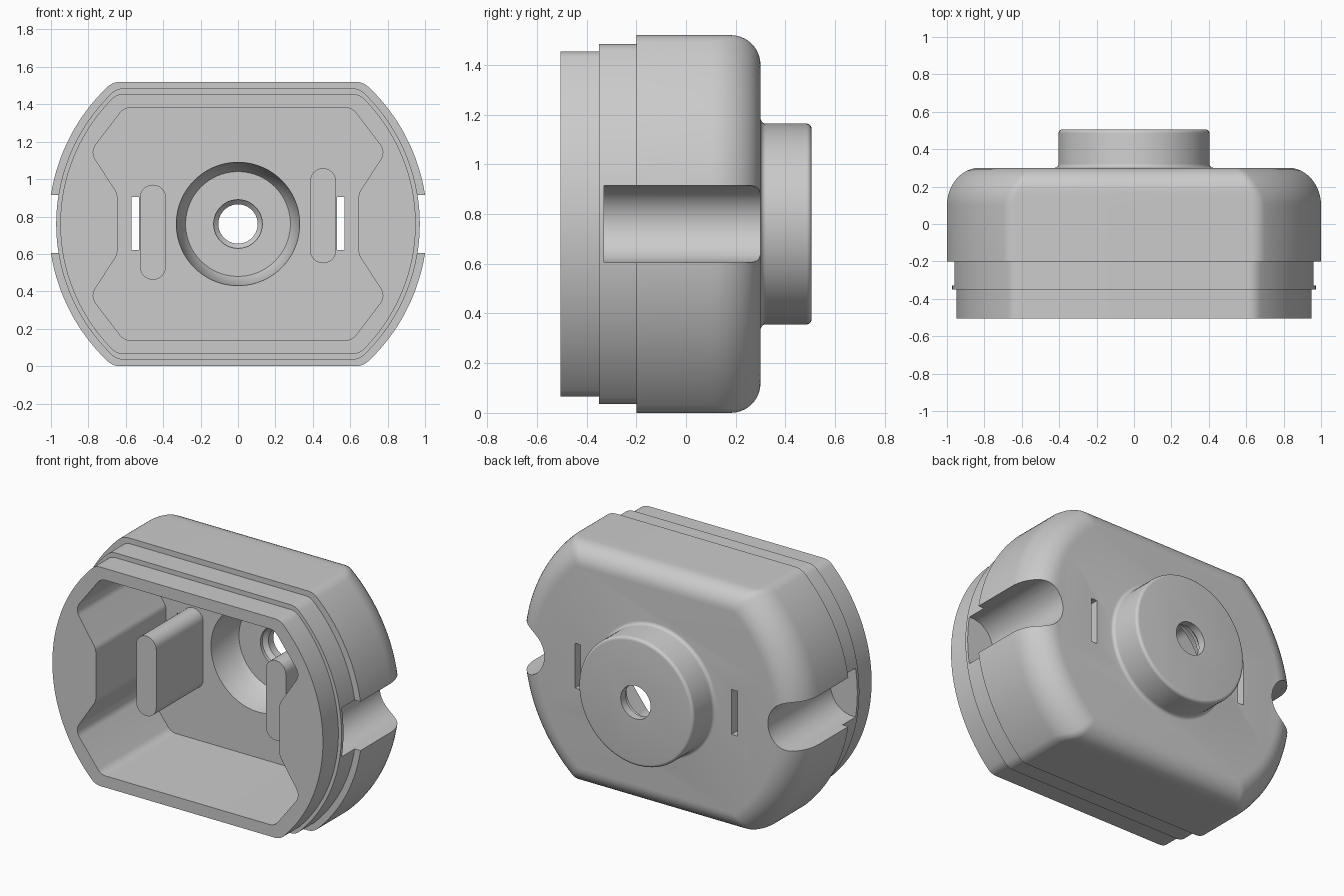
import bpy, bmesh
from math import sin, cos, pi, sqrt, atan2, radians, tan
from mathutils import Vector

if "Cube" in bpy.data.objects:
    bpy.data.objects.remove(bpy.data.objects["Cube"])

C = 0.76  # height of the central axis


def loft(name, rings):
    """Skin rings given as (y, [(x, z from axis)...]) and cap both ends."""
    bm = bmesh.new()
    vs = [[bm.verts.new((x, y, C + z)) for x, z in pts] for y, pts in rings]
    n = len(vs[0])
    for a, b in zip(vs, vs[1:]):
        for i in range(n):
            j = (i + 1) % n
            bm.faces.new((a[i], a[j], b[j], b[i]))
    bm.faces.new(vs[0])
    bm.faces.new(vs[-1])
    bmesh.ops.recalc_face_normals(bm, faces=bm.faces)
    me = bpy.data.meshes.new(name)
    bm.to_mesh(me)
    bm.free()
    ob = bpy.data.objects.new(name, me)
    bpy.context.collection.objects.link(ob)
    return ob


def lathe(name, profile, n=96):
    return loft(name, [(y, [(r * cos(2 * pi * i / n), r * sin(2 * pi * i / n))
                            for i in range(n)]) for r, y in profile])


def prism(name, pts, y0, y1):
    return loft(name, [(y0, pts), (y1, pts)])


def outline(R, H, f):
    """Circle of radius R cut flat at +-H, corners rounded by f."""
    cz = H - f
    cx = sqrt((R - f) ** 2 - cz ** 2)
    a = atan2(cz, cx)
    q = [(R * cos(a * i / 24), R * sin(a * i / 24)) for i in range(24)]
    for i in range(9):
        t = a + (pi / 2 - a) * i / 8
        q.append((cx + f * cos(t), cz + f * sin(t)))
    half = q + [(-x, z) for x, z in reversed(q)]
    lower = [(x, -z) for x, z in reversed(half)]
    return half + lower[1:-1]


def round_poly(pts, r, n=8):
    """Polygon with every corner replaced by an arc of radius r."""
    out = []
    for i, p in enumerate(pts):
        p = Vector(p)
        u = (Vector(pts[i - 1]) - p).normalized()
        v = (Vector(pts[(i + 1) % len(pts)]) - p).normalized()
        half = u.angle(v) / 2
        c = p + (u + v).normalized() * (r / sin(half))
        s = p + u * (r / tan(half)) - c
        e = p + v * (r / tan(half)) - c
        sweep = s.angle(e)
        for k in range(n + 1):
            t = k / n
            d = (s * sin((1 - t) * sweep) + e * sin(t * sweep)) / sin(sweep)
            out.append(tuple(c + d))
    return out


def stadium(x, z0, z1, r, n=12):
    return ([(x + r * cos(pi * i / n), z1 - r + r * sin(pi * i / n)) for i in range(n + 1)] +
            [(x - r * cos(pi * i / n), z0 + r - r * sin(pi * i / n)) for i in range(n + 1)])


def combine(target, tool, op):
    m = target.modifiers.new(op, 'BOOLEAN')
    m.operation, m.object, m.solver = op, tool, 'EXACT'
    bpy.context.view_layer.objects.active = target
    bpy.ops.object.modifier_apply(modifier=m.name)
    bpy.data.objects.remove(tool)


# Stepped shell with a rounded back edge
levels = [(-.505, .95, .695, .085), (-.35, .95, .695, .085),
          (-.35, .972, .725, .09), (-.2, .972, .725, .09),
          (-.2, 1.012, .76, .1)]
for i in range(13):
    t = pi / 2 * i / 12
    y = .1 + .2 * sin(t)
    k = max(0, (y - .18) / .12)
    levels.append((y, 1.012 - .172 * (1 - cos(t)),
                   .76 - .12 * (1 - sqrt(max(0, 1 - k * k))), .1 - .06 * i / 12))
housing = loft("housing", [(y, outline(R, H, f)) for y, R, H, f in levels])

# Round boss on the back with small fillets
boss = [(.37, .25), (.426, .25), (.426, .3)]
boss += [(.426 - .022 * sin(pi / 2 * i / 5), .322 - .022 * cos(pi / 2 * i / 5)) for i in range(1, 6)]
boss += [(.384 + .02 * cos(pi / 2 * i / 5), .485 + .02 * sin(pi / 2 * i / 5)) for i in range(6)]
combine(housing, lathe("boss", boss), 'UNION')

# Front cavity, narrowed beside the finger grooves
right = [(.61, -.621), (.79, -.385), (.645, -.165), (.645, .165), (.79, .385), (.61, .621)]
cavity = round_poly(right + [(-x, -z) for x, z in right], .07)
combine(housing, prism("cavity", cavity, -.6, .2), 'DIFFERENCE')

# Stepped central bore
bore = [(.33, .1), (.33, .2), (.305, .37), (.28, .41), (.13, .41),
        (.13, .43), (.105, .455), (.105, .6)]
combine(housing, lathe("bore", bore), 'DIFFERENCE')

# Side grooves, inner ribs and narrow slots, repeated by half a turn
groove = [(1.2, -.155)] + [(.94 - .155 * sin(pi * i / 32), -.155 * cos(pi * i / 32))
                           for i in range(33)] + [(1.2, .155)]
slot = [(.53, -.14), (.57, -.14), (.57, .145), (.53, .145)]
rib = stadium(.455, -.21, .298, .07)
for s in (1, -1):
    def turn(pts):
        return [(s * x, s * z) for x, z in pts]
    mirror_slot = [(s * x, z) for x, z in slot]
    combine(housing, prism("groove", turn(groove), -.33, .45), 'DIFFERENCE')
    combine(housing, prism("slot", mirror_slot, .1, .4), 'DIFFERENCE')
    combine(housing, prism("rib", turn(rib), -.27, .25), 'UNION')

bpy.ops.object.select_all(action='DESELECT')
housing.select_set(True)
bpy.context.view_layer.objects.active = housing
bpy.ops.object.shade_smooth_by_angle(angle=radians(28))
